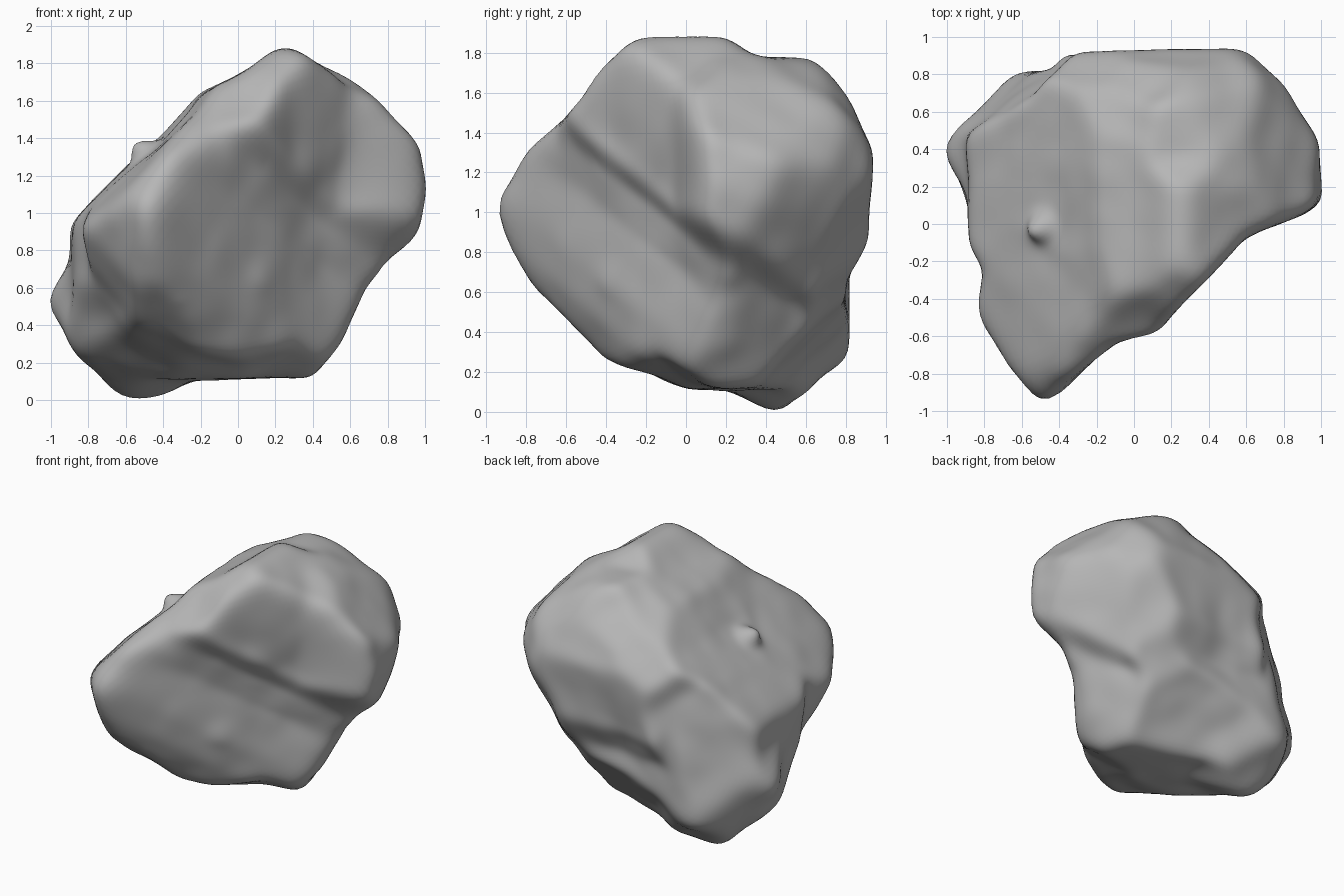
import bpy, bmesh, math
from mathutils import Vector, noise

cube = bpy.data.objects.get("Cube")
if cube:
    bpy.data.objects.remove(cube, do_unlink=True)

MIDDLE = Vector((0, 0, .94))
CORE = Vector((-.05, .15, .95))

# Outline profiles: the boulder is the solid shared by these extrusions
plan = [(-1, .4), (-.88, .58), (-.63, .8), (-.43, .83), (-.37, .92), (.1, .93), (.6, .93), (.75, .82),
        (.98, .52), (1, .1), (.78, 0), (.6, -.07), (.1, -.6), (-.1, -.63), (-.35, -.88), (-.47, -.93),
        (-.6, -.87), (-.78, -.68), (-.84, -.45), (-.8, -.25), (-.88, -.1), (-.9, .15)]
face = [(-1, .55), (-.9, .72), (-.88, .95), (-.65, 1.2), (-.4, 1.42), (-.2, 1.64), (0, 1.73),
        (.2, 1.88), (.3, 1.87), (.47, 1.77), (.6, 1.76), (.85, 1.53), (.97, 1.38), (1, 1.1), (.95, .9),
        (.83, .7), (.7, .63), (.53, .28), (.4, .13), (-.25, .11), (-.4, .03), (-.57, 0), (-.7, .08), (-.88, .27)]
side = [(-.93, 1.03), (-.8, 1.3), (-.65, 1.42), (-.5, 1.6), (-.47, 1.74), (-.3, 1.86), (0, 1.88), (.2, 1.87),
        (.35, 1.78), (.65, 1.76), (.8, 1.6), (.93, 1.3), (.92, .85), (.82, .65), (.81, .2), (.75, .13),
        (.6, .05), (.48, 0), (.2, .11), (0, .12), (-.2, .2), (-.45, .26), (-.55, .4), (-.75, .62), (-.92, .85)]
front_corner = [(-1.02, .05), (-.71, .29), (-.48, .44), (-.35, .54), (-.09, .74), (.16, .84),
                (.41, .85), (.53, .91), (.64, .87), (.77, .75), (1.03, .51), (1.1, .24), (.99, -.05),
                (.87, -.3), (.75, -.34), (.54, -.64), (.42, -.78), (.34, -.79), (.11, -.72), (-.38, -.73),
                (-.64, -.51), (-.88, -.36), (-.99, -.18)]
back_corner = [(-.04, 1), (.16, .89), (.29, .77), (.57, .59), (.65, .58), (.83, .45), (1, .24), (1.01, .05),
               (.93, -.16), (.78, -.41), (.61, -.71), (.49, -.94), (.32, -1.1), (.19, -1.18), (.03, -1.13),
               (-.2, -1.05), (-.3, -.89), (-.5, -.7), (-.7, -.55), (-.91, -.32), (-.96, -.15),
               (-1.08, .11), (-1.1, .29), (-.99, .49), (-.59, .81), (-.4, .84), (-.24, .93)]
low_corner = [(.22, 1.03), (.34, 1.01), (.4, .91), (.63, .74), (.88, .45), (.86, .31), (.94, -.02), (.97, -.25),
              (1.03, -.45), (.98, -.61), (.9, -.76), (.75, -.84), (-.17, -.82), (-.26, -.68), (-.32, -.56),
              (-.36, -.35), (-.36, -.05), (-.42, .18), (-.52, .29), (-.68, .38), (-.68, .64), (-.59, .77),
              (-.39, .92), (-.09, 1.01)]


def tilted(azimuth, elevation):
    """Right and up axes of an outline plane facing the given direction."""
    a, e = math.radians(azimuth), math.radians(elevation)
    ahead = Vector((-math.cos(a), -math.sin(a), 0))
    up = Vector((0, 0, math.cos(e))) + ahead * math.sin(e)
    return Vector((-math.sin(a), math.cos(a), 0)), up


X, Y, Z = Vector((1, 0, 0)), Vector((0, 1, 0)), Vector((0, 0, 1))
ORIGIN = Vector((0, 0, 0))
outlines = [(plan, X, Y, ORIGIN), (face, X, Z, ORIGIN), (side, Y, Z, ORIGIN),
            (front_corner, *tilted(-45, 30), MIDDLE),
            (back_corner, *tilted(135, 30), MIDDLE),
            (low_corner, *tilted(45, -30), MIDDLE)]


def reach(direction, outline, right, up, origin):
    """Distance from the core to the outline along a direction."""
    start = CORE - origin
    ox, oy = start.dot(right), start.dot(up)
    dx, dy = direction.dot(right), direction.dot(up)
    best = 9
    for (ax, ay), (bx, by) in zip(outline, outline[1:] + outline[:1]):
        ex, ey = bx - ax, by - ay
        cross = dx * ey - dy * ex
        if abs(cross) < 1e-9:
            continue
        px, py = ax - ox, ay - oy
        t = (px * ey - py * ex) / cross
        s = (px * dy - py * dx) / cross
        if t > 0 and 0 <= s <= 1:
            best = min(best, t)
    return best


def soften(bm, rounds):
    """Round the surface, then give back the bulk lost by rounding."""
    stages = []
    for _ in range(2):
        for _ in range(rounds):
            bmesh.ops.smooth_vert(bm, verts=bm.verts, factor=.5,
                                  use_axis_x=True, use_axis_y=True, use_axis_z=True)
        stages.append([v.co.copy() for v in bm.verts])
    for v, once, twice in zip(bm.verts, *stages):
        v.co = once * 2 - twice


# Hollows and swellings: position, radius, depth (negative swells)
hollows = [((.5, -.15, 1.1), .25, .06),     # recess under the front brow
           ((.3, -.35, 1.4), .15, .03),     # groove beside the nose
           ((.5, -.1, .65), .22, .03),      # lower front flat
           ((.15, -.42, .65), .1, -.02),    # front rib
           ((-.35, -.15, 1.42), .3, .03),   # sloping shoulder
           ((-.5, -.02, 1.33), .07, -.08),  # shoulder knob
           ((-.05, .85, .8), .3, .05),      # back flat under the ledge
           ((.6, .7, .6), .25, .05),        # back corner
           ((-.75, -.2, .42), .28, .05),    # underside behind the nose
           ((-.35, -.4, .22), .2, .03),     # underside of the nose
           ((-.57, .48, 0), .17, -.03),     # foot
           ((-.47, -.93, 1.03), .15, -.02), # nose tip
           ((-1, .4, .55), .15, -.02)]      # left corner

# Boulder body
bm = bmesh.new()
bmesh.ops.create_icosphere(bm, subdivisions=6, radius=1)
for v in bm.verts:
    d = v.co.normalized()
    v.co = CORE + d * min(reach(d, *o) for o in outlines)
soften(bm, 7)

# Weathering
for v in bm.verts:
    out = (v.co - CORE).normalized()
    depth = sum(k * math.exp(-((v.co - Vector(p)).length / r) ** 2) for p, r, k in hollows)
    v.co += out * (.003 + noise.noise(v.co * 5) * .01 - depth)
soften(bm, 3)

mesh = bpy.data.meshes.new("boulder")
bm.to_mesh(mesh)
bm.free()
mesh.shade_smooth()
boulder = bpy.data.objects.new("boulder", mesh)
bpy.context.collection.objects.link(boulder)

# Stone colour
stone = bpy.data.materials.new("stone_grey")
stone.use_nodes = True
colour = (.47, .47, .47, 1)
stone.diffuse_color = colour
stone.node_tree.nodes["Principled BSDF"].inputs["Base Color"].default_value = colour
mesh.materials.append(stone)
